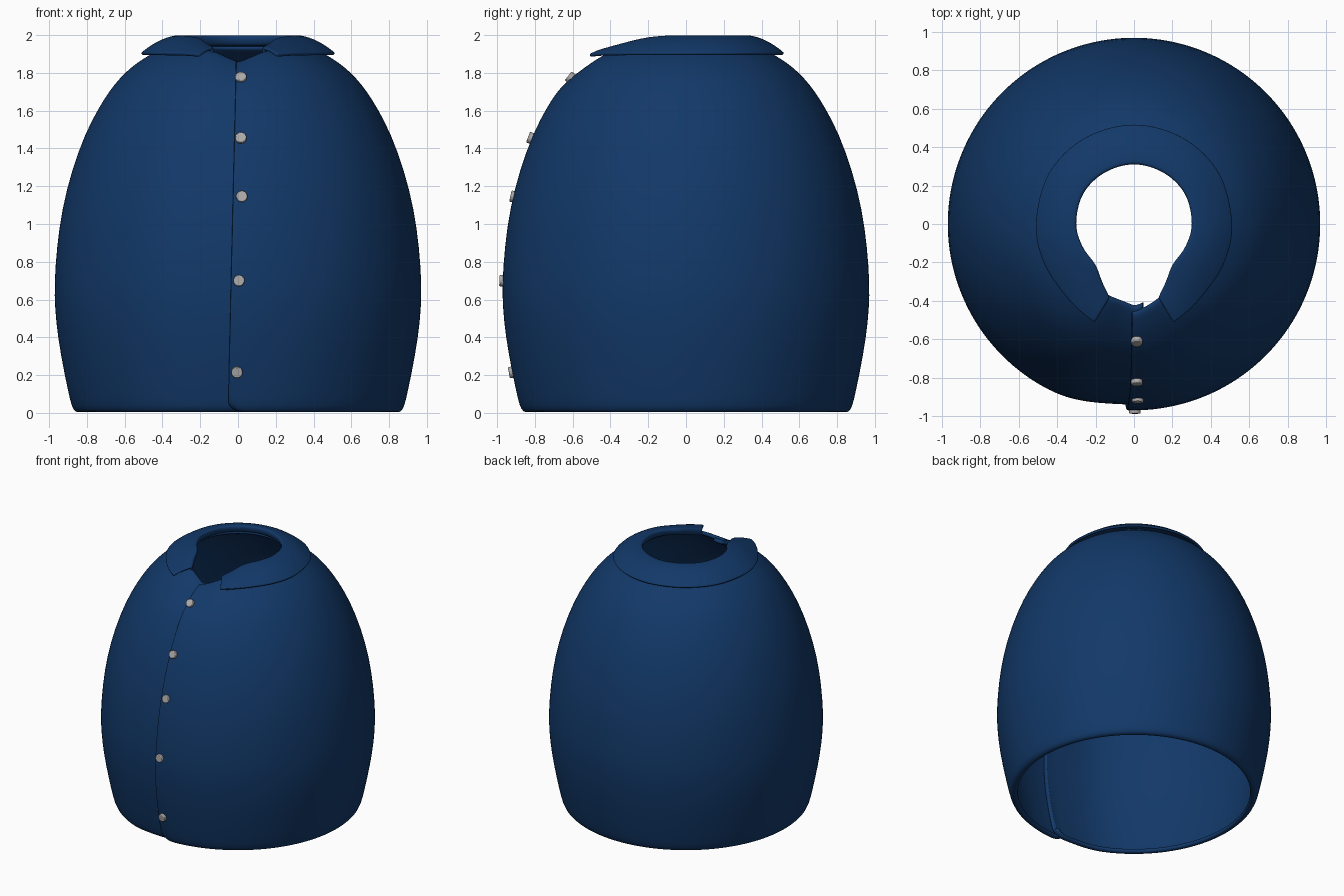
import bpy, bmesh, math
from mathutils import Vector

if "Cube" in bpy.data.objects:
    bpy.data.objects.remove(bpy.data.objects["Cube"])


def material(name, rgb):
    m = bpy.data.materials.new(name)
    m.diffuse_color = (*rgb, 1)
    m.use_nodes = True
    m.node_tree.nodes["Principled BSDF"].inputs["Base Color"].default_value = m.diffuse_color
    return m


navy = material("navy_cloth", (0.006, 0.04, 0.14))
grey = material("button_grey", (0.42, 0.41, 0.4))


def cloth(name, cols, thickness, levels):
    """Quad strip from columns of points, thickened inward and smoothed."""
    n = len(cols[0])
    faces = [(i * n + j, i * n + n + j, i * n + n + j + 1, i * n + j + 1)
             for i in range(len(cols) - 1) for j in range(n - 1)]
    me = bpy.data.meshes.new(name)
    me.from_pydata([p for c in cols for p in c], [], faces)
    me.materials.append(navy)
    me.shade_smooth()
    ob = bpy.data.objects.new(name, me)
    bpy.context.collection.objects.link(ob)
    sol = ob.modifiers.new("thickness", 'SOLIDIFY')
    sol.thickness, sol.offset = thickness, -1
    sub = ob.modifiers.new("smooth", 'SUBSURF')
    sub.levels = sub.render_levels = levels
    return ob


def interp(table, x):
    for a, b in zip(table, table[1:]):
        if x <= b[0]:
            t = max(0, (x - a[0]) / (b[0] - a[0]))
            return [p + (q - p) * t for p, q in zip(a[1:], b[1:])]
    return table[-1][1:]


def smooth(t):
    t = min(1, max(0, t))
    return t * t * (3 - 2 * t)


# Body: one wrapped panel whose ends overlap at the front
profile = [(.82, .006), (.85, 0), (.873, .015), (.888, .06), (.918, .2), (.955, .4),
           (.97, .56), (.973, .68), (.96, .88), (.932, 1.08), (.882, 1.28),
           (.81, 1.48), (.735, 1.62), (.683, 1.7)]
neckline = [(0, .46, 1.865), (18, .41, 1.92), (40, .36, 1.945), (70, .34, 1.95), (180, .34, 1.95)]
ends = [0, .001, .003, .006, .01, .015, .021]
steps = ends + [.03 + .94 * k / 90 for k in range(91)] + [1 - e for e in reversed(ends)]


def body_point(s, j):
    def angle(r, z):
        start = (-.055 + .024 * z) / r
        return start + s * (2 * math.pi + .05 / r - start)
    if j < len(profile):
        r, z = profile[j]
    else:
        t = (j - len(profile) + 1) / 6
        a = angle(.5, 1.8)
        phi = math.degrees(min(abs(a), abs(2 * math.pi - a)))
        rn, zn = interp(neckline, phi)
        zc = 1.83 + .05 * smooth(phi / 40)
        r = (1 - t) ** 2 * .683 + 2 * t * (1 - t) * .56 + t * t * rn
        z = (1 - t) ** 2 * 1.7 + 2 * t * (1 - t) * zc + t * t * zn
    a = angle(r, z)
    # rounded lower corners
    d = min(s, 1 - s) * 2 * math.pi * .9 / .1
    if d < 1 and z < .5:
        z += .06 * (1 - math.sqrt(1 - (1 - d) ** 2)) * (1 - z / .5)
    # tuck the under edge behind the upper edge
    r -= .03 * smooth((a - 2 * math.pi + .45) / .4)
    return (r * math.sin(a), -r * math.cos(a), z)


cloth("body", [[body_point(s, j) for j in range(len(profile) + 6)] for s in steps], .03, 1)


# Folded collar: inner fold line and outer edge, mirrored across x
def resample(pts, n=4):
    out = []
    for i in range(len(pts) - 1):
        p0, p1, p2, p3 = (Vector(pts[min(max(k, 0), len(pts) - 1)]) for k in range(i - 1, i + 3))
        for k in range(n):
            t = k / n
            out.append(.5 * (2 * p1 + (p2 - p0) * t + (2 * p0 - 5 * p1 + 4 * p2 - p3) * t * t
                             + (3 * p1 - p0 - 3 * p2 + p3) * t ** 3))
    return out + [Vector(pts[-1])]


def mirrored(pts):
    return resample(pts + [(-x, y, z) for x, y, z in reversed(pts[:-1])])


inner = mirrored([(.125, -.385, 1.935), (.165, -.3, 1.96), (.2, -.21, 1.985), (.265, -.12, 1.997),
                  (.3, 0, 2), (.265, .155, 2), (.155, .265, 2), (0, .31, 2)])
outer = mirrored([(.205, -.515, 1.9), (.29, -.45, 1.905), (.38, -.35, 1.905), (.475, -.2, 1.905),
                  (.515, 0, 1.905), (.45, .262, 1.905), (.262, .45, 1.905), (0, .522, 1.905)])
collar = []
for a, b in zip(inner, outer):
    col = []
    for t in (1, .97, .85, .65, .45, .25, .1, .02):
        p = a.lerp(b, t)
        p.z = a.z + (b.z - a.z) * t * t
        col.append(p)
    for t, drop in ((0, .02), (.03, .045), (.1, .06)):
        p = a.lerp(b, t)
        p.z = a.z - drop
        col.append(p)
    collar.append(col)
cloth("collar", collar, .018, 1)

# Buttons set along the front, facing outward
for k, (x, y, z, tilt) in enumerate([(.015, -.612, 1.775, 38), (.015, -.822, 1.455, 21),
                                     (.02, -.915, 1.145, 12), (.005, -.973, .7, 2),
                                     (-.005, -.923, .215, -10)]):
    bpy.ops.mesh.primitive_cylinder_add(vertices=24, radius=.03, depth=.03, location=(x, y, z),
                                        rotation=(math.radians(90 - tilt), 0, 0))
    ob = bpy.context.object
    ob.name = f"button_{k + 1}"
    ob.data.materials.append(grey)
    bev = ob.modifiers.new("rim", 'BEVEL')
    bev.width, bev.segments = .005, 2
    bpy.ops.object.shade_smooth_by_angle()
